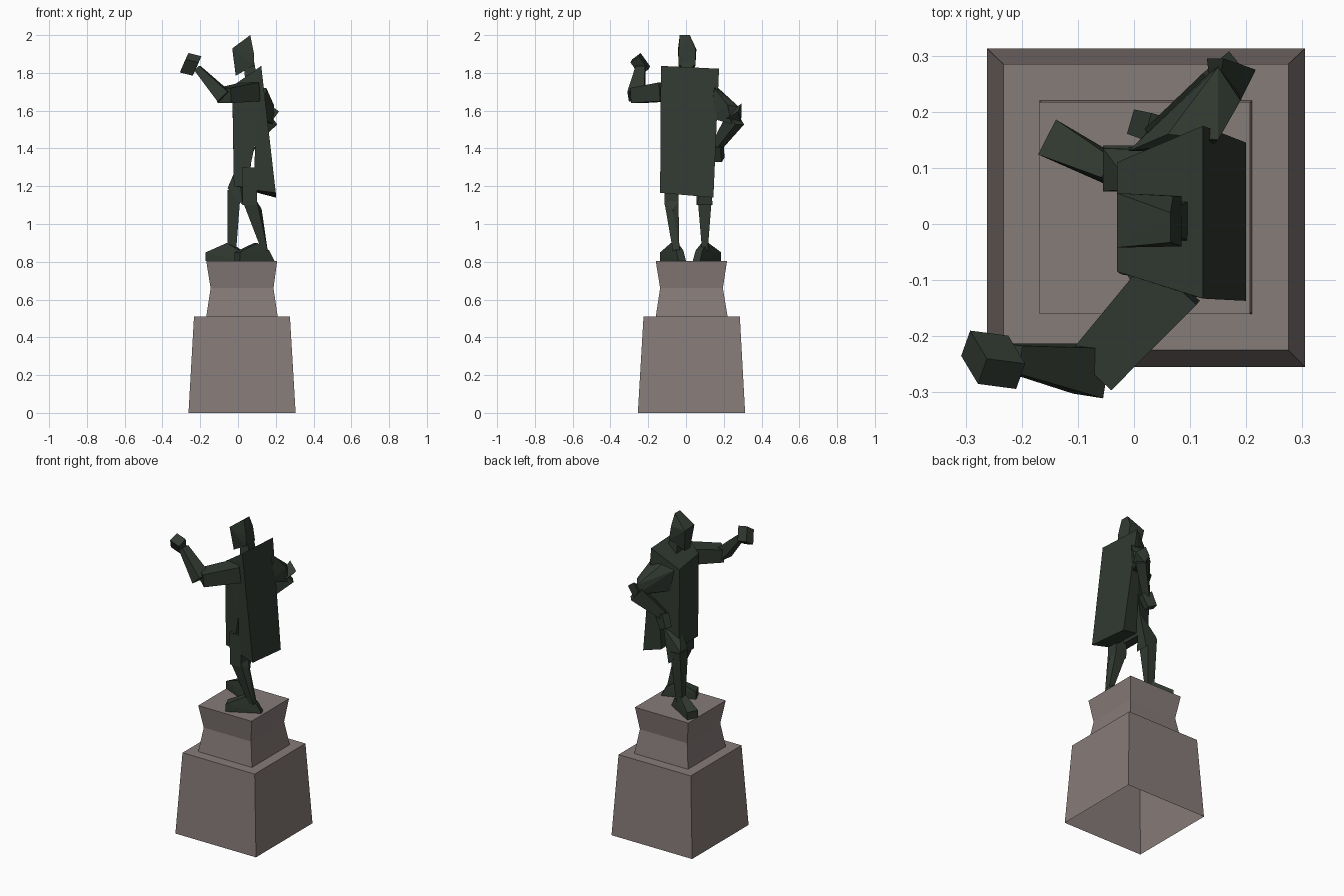
import bpy, bmesh
from mathutils import Vector


def material(name, rgb):
    m = bpy.data.materials.new(name)
    m.diffuse_color = (*rgb, 1)
    return m


BRONZE = material("dark green bronze", (0.031, 0.042, 0.031))
STONE = material("brown grey stone", (0.24, 0.2, 0.19))


def finish(name, bm, mat):
    bmesh.ops.recalc_face_normals(bm, faces=bm.faces)
    me = bpy.data.meshes.new(name)
    bm.to_mesh(me)
    bm.free()
    me.materials.append(mat)
    ob = bpy.data.objects.new(name, me)
    bpy.context.collection.objects.link(ob)
    return ob


def hull(name, pts, mat=BRONZE):
    """Convex faceted lump around a few points."""
    bm = bmesh.new()
    vs = [bm.verts.new(p) for p in pts]
    res = bmesh.ops.convex_hull(bm, input=vs)
    bmesh.ops.delete(bm, geom=list({v for v in res["geom_interior"] + res["geom_unused"]
                                    if isinstance(v, bmesh.types.BMVert)}), context='VERTS')
    bmesh.ops.dissolve_limit(bm, angle_limit=0.03, verts=bm.verts, edges=bm.edges)
    return finish(name, bm, mat)


def limb(name, a, b, size_a, size_b):
    """Tapered four-sided bar from a to b; sizes are (sideways, upward)."""
    a, b = Vector(a), Vector(b)
    d = (b - a).normalized()
    side = d.cross(Vector((0, 0, 1))).normalized()
    up = side.cross(d)
    pts = [c + side * s * w / 2 + up * t * h / 2
           for c, (w, h) in ((a, size_a), (b, size_b)) for s in (-1, 1) for t in (-1, 1)]
    return hull(name, pts)


def rect(x0, x1, y0, y1, z):
    return [(x0, y0, z), (x1, y0, z), (x1, y1, z), (x0, y1, z)]


# Pedestal: stacked square rings, open underneath
bm = bmesh.new()
rings = [[bm.verts.new(p) for p in rect(*r)] for r in (
    (-0.262, 0.305, -0.255, 0.313, 0), (-0.233, 0.275, -0.225, 0.285, 0.51),
    (-0.168, 0.21, -0.16, 0.22, 0.51), (-0.145, 0.188, -0.137, 0.195, 0.66),
    (-0.168, 0.207, -0.16, 0.217, 0.803))]
for lo, hi in zip(rings, rings[1:]):
    for i in range(4):
        j = (i + 1) % 4
        bm.faces.new((lo[i], lo[j], hi[j], hi[i]))
bm.faces.new(rings[-1])
finish("pedestal", bm, STONE)

# Robe: side profile (x, y_near, z_near, y_far, z_far) with a slit at the hem
profile = [(-0.03, -0.085, 1.73, 0.11, 1.70), (-0.022, -0.09, 1.20, 0.10, 1.20),
           (0.04, -0.10, 1.195, 0.115, 1.19), (0.09, -0.125, 1.42, 0.145, 1.42),
           (0.085, -0.11, 1.18, 0.125, 1.17), (0.2, -0.137, 1.165, 0.145, 1.14),
           (0.123, -0.133, 1.837, 0.175, 1.822)]
bm = bmesh.new()
near = [bm.verts.new((x, y, z)) for x, y, z, _, _ in profile]
far = [bm.verts.new((x, y, z)) for x, _, _, y, z in profile]
for i in range(7):
    j = (i + 1) % 7
    bm.faces.new((near[i], near[j], far[j], far[i]))
for cap in (near, far):
    for ids in ((0, 1, 2, 3), (0, 3, 6), (3, 4, 5, 6)):
        bm.faces.new([cap[i] for i in ids])
finish("robe", bm, BRONZE)

# Head and neck
hull("head", [(-0.03, -0.042, 1.93), (-0.03, 0.055, 1.925), (0.065, -0.033, 2.0),
              (0.065, 0.02, 2.0), (0.07, 0.05, 1.93), (0.085, -0.04, 1.90),
              (0.085, 0.05, 1.84), (0.085, -0.04, 1.84), (-0.012, -0.025, 1.785),
              (-0.012, 0.03, 1.785)])
hull("neck", rect(0.03, 0.085, -0.025, 0.035, 1.86) + rect(0.04, 0.11, -0.035, 0.045, 1.73))

# Raised arm
limb("raised_upper_arm", (0.07, -0.10, 1.70), (-0.075, -0.26, 1.68), (0.12, 0.10), (0.10, 0.08))
limb("raised_forearm", (-0.075, -0.262, 1.675), (-0.215, -0.24, 1.825), (0.09, 0.075), (0.05, 0.035))
corner = Vector((-0.262, -0.24, 1.905))
u, v, w = Vector((0.068, -0.009, -0.017)), Vector((-0.016, -0.045, -0.033)), Vector((-0.03, 0.05, -0.07))
hull("raised_fist", [corner + u * i + v * j + w * k for i in (0, 1) for j in (0, 1) for k in (0, 1)])

# Bent arm with the hand on the hip
hull("bent_upper_arm", [(-0.01, 0.13, 1.70), (0.06, 0.16, 1.73), (0.15, 0.15, 1.72),
                        (0.02, 0.13, 1.56), (0.13, 0.13, 1.56), (0.15, 0.28, 1.62),
                        (0.19, 0.22, 1.63), (0.15, 0.285, 1.56), (0.185, 0.24, 1.53)])
hull("bent_elbow", [(0.13, 0.295, 1.59), (0.16, 0.295, 1.64), (0.217, 0.275, 1.595),
                    (0.16, 0.29, 1.535), (0.14, 0.2, 1.56), (0.19, 0.22, 1.56)])
limb("bent_forearm", (0.165, 0.265, 1.56), (0.045, 0.165, 1.415), (0.06, 0.09), (0.04, 0.05))
limb("bent_hand", (0.055, 0.165, 1.42), (0.02, 0.175, 1.34), (0.05, 0.07), (0.045, 0.06))

# Legs: thigh tucked under the robe, then a tapering shin
hull("front_thigh", [(-0.055, 0.06, 1.19), (-0.055, 0.135, 1.19), (0.025, 0.055, 1.10),
                     (0.025, 0.14, 1.10), (0.0, 0.06, 1.32), (0.07, 0.13, 1.32)])
hull("front_shin", rect(-0.055, 0.015, 0.058, 0.14, 1.18) + rect(-0.055, -0.01, 0.085, 0.115, 0.86))
hull("back_thigh", rect(0.02, 0.10, -0.115, -0.04, 1.3) + rect(0.025, 0.10, -0.115, -0.04, 1.10))
hull("back_shin", rect(0.025, 0.10, -0.115, -0.04, 1.12) + rect(0.125, 0.157, -0.07, -0.035, 0.86)
     + [(0.125, -0.07, 1.08)])


# Feet: low wedges turned outward, high at the ankle
def foot(name, toe, heel):
    toe, heel = Vector((*toe, 0)), Vector((*heel, 0))
    d = (heel - toe).normalized()
    s = Vector((-d.y, d.x, 0))
    up = Vector((0, 0, 1))
    pts = [toe + s * k * 0.035 + up * z for k in (-1, 1) for z in (0.803, 0.85)]
    pts += [heel + s * k * 0.022 + up * 0.803 for k in (-1, 1)]
    pts += [heel - d * 0.03 + s * k * 0.02 + up * 0.86 for k in (-1, 1)]
    pts += [heel - d * 0.1 + s * k * 0.02 + up * 0.9 for k in (-1, 1)]
    hull(name, pts)


foot("front_foot", (-0.155, 0.155), (0.04, 0.055))
foot("back_foot", (-0.005, -0.105), (0.185, -0.02))
